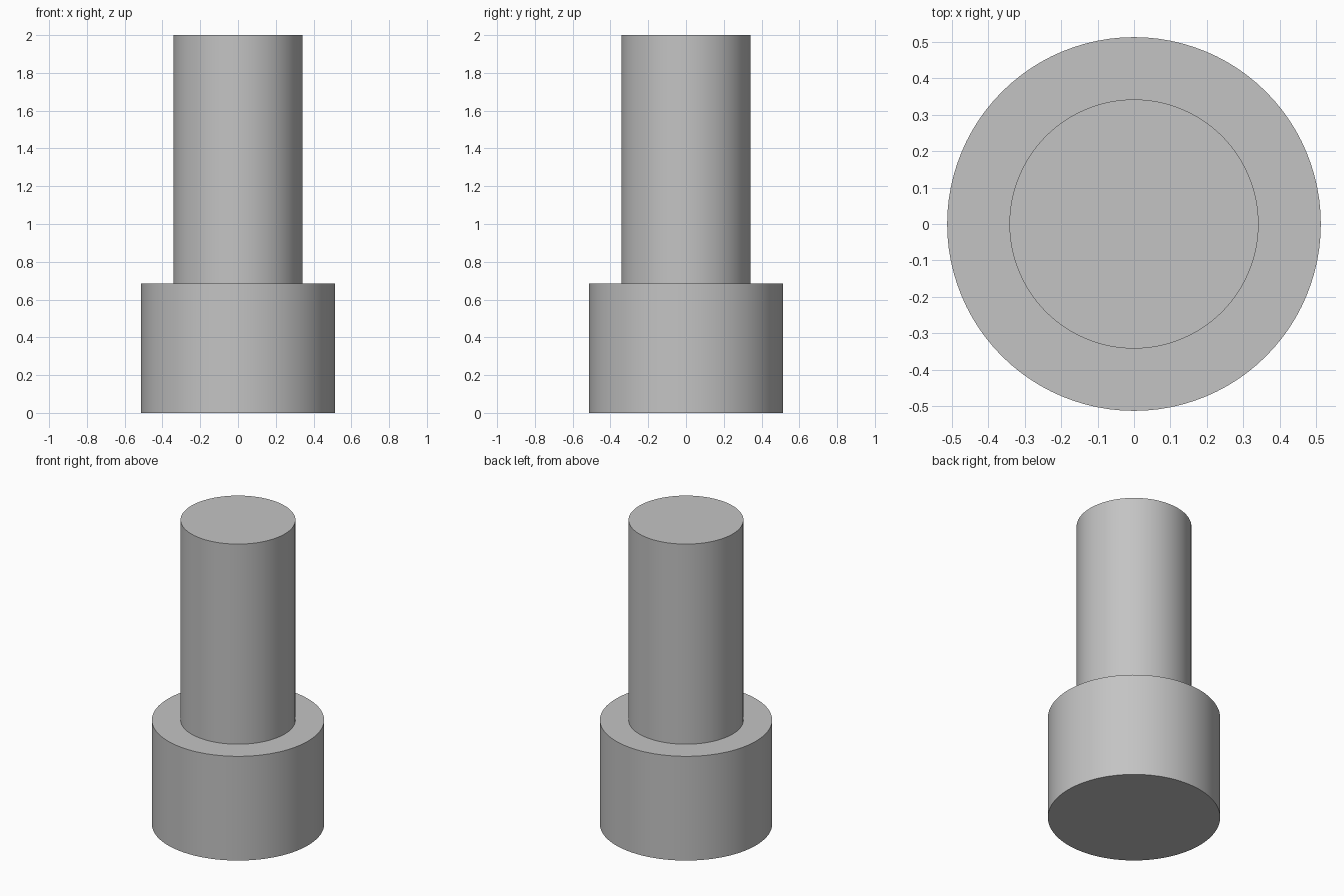
import bpy
import bmesh
import math

cube = bpy.data.objects.get("Cube")
if cube:
    bpy.data.objects.remove(cube, do_unlink=True)

SEGMENTS = 96
STEP_Z = 0.685
TOP_Z = 2.0
HEAD_R = 0.513
SHANK_R = 0.342

# Plain grey metal
grey = bpy.data.materials.new("grey metal")
colour = (0.55, 0.55, 0.55, 1.0)
grey.diffuse_color = colour
grey.use_nodes = True
grey.node_tree.nodes["Principled BSDF"].inputs["Base Color"].default_value = colour

# Stepped bolt: wide head disc, then inset and extruded shank
bm = bmesh.new()
bmesh.ops.create_circle(bm, cap_ends=True, segments=SEGMENTS, radius=HEAD_R)
base = bm.faces[:][0]


def raise_cap(cap, height):
    """Extrude a cap upward and return the new cap."""
    result = bmesh.ops.extrude_face_region(bm, geom=[cap], use_keep_orig=True)
    new_cap = next(g for g in result["geom"] if isinstance(g, bmesh.types.BMFace))
    bmesh.ops.translate(bm, verts=new_cap.verts, vec=(0, 0, height))
    return new_cap


head_top = raise_cap(base, STEP_Z)
shank_base = raise_cap(head_top, 0)
for v in shank_base.verts:
    v.co.x *= SHANK_R / HEAD_R
    v.co.y *= SHANK_R / HEAD_R
bm.faces.remove(head_top)
shank_top = raise_cap(shank_base, TOP_Z - STEP_Z)
bm.faces.remove(shank_base)
bmesh.ops.recalc_face_normals(bm, faces=bm.faces[:])

mesh = bpy.data.meshes.new("bolt_body")
bm.to_mesh(mesh)
bm.free()
mesh.materials.append(grey)
bolt = bpy.data.objects.new("bolt_body", mesh)
bpy.context.collection.objects.link(bolt)

# Smooth walls with crisp rims
bpy.ops.object.select_all(action="DESELECT")
bolt.select_set(True)
bpy.context.view_layer.objects.active = bolt
bpy.ops.object.shade_smooth_by_angle(angle=math.radians(30))
